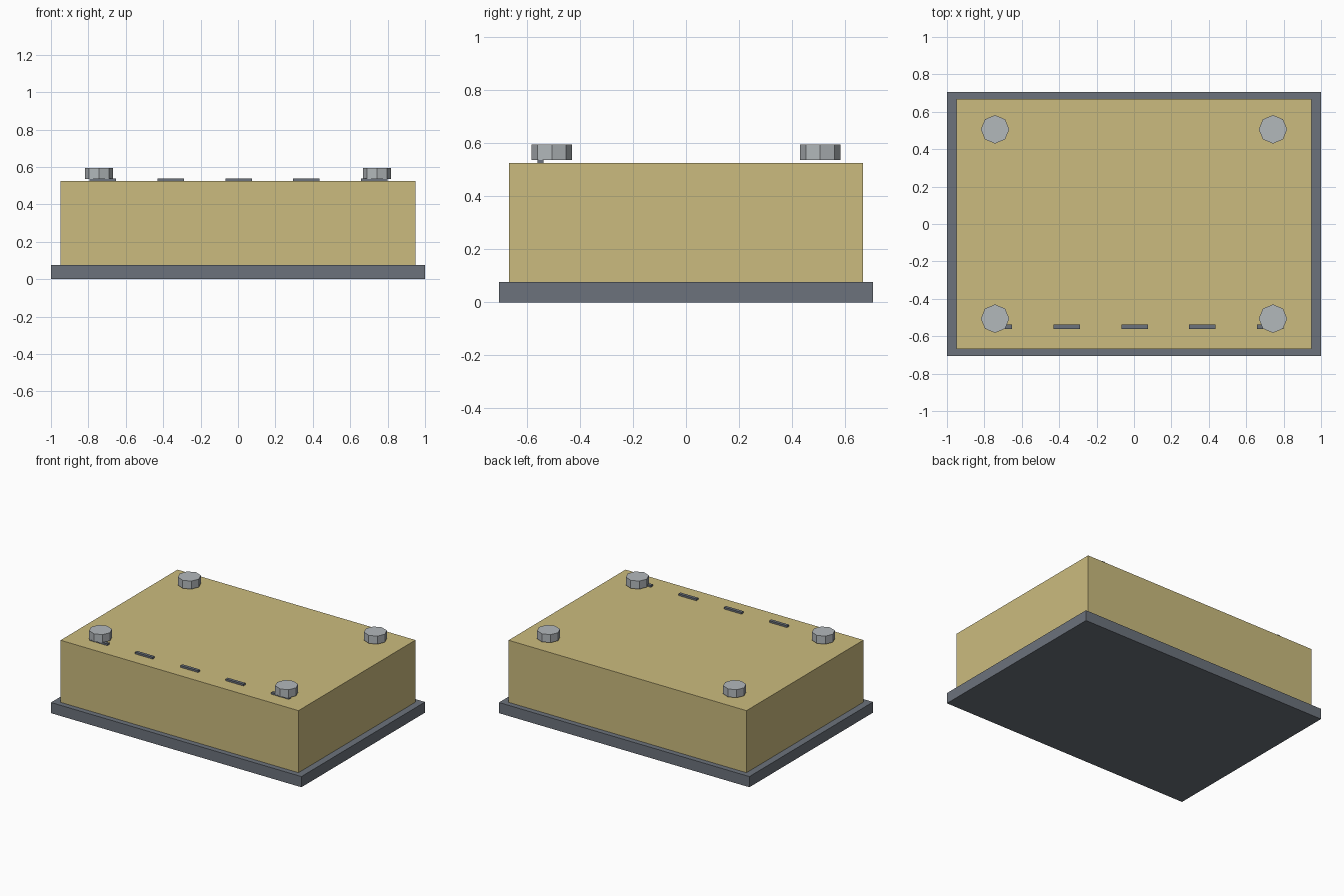
import bpy

if "Cube" in bpy.data.objects:
    bpy.data.objects.remove(bpy.data.objects["Cube"])


def material(name, rgb):
    m = bpy.data.materials.new(name)
    m.diffuse_color = (*rgb, 1)
    m.use_nodes = True
    m.node_tree.nodes["Principled BSDF"].inputs["Base Color"].default_value = m.diffuse_color
    return m


tan = material("tan_paint", (0.60, 0.50, 0.21))
slate = material("slate_metal", (0.15, 0.17, 0.20))
steel = material("light_steel", (0.45, 0.48, 0.50))


def finish(name, mat):
    ob = bpy.context.object
    ob.name = name
    ob.data.materials.append(mat)
    return ob


def box(name, x, y, z0, z1, w, d, mat):
    bpy.ops.mesh.primitive_cube_add(size=1, location=(x, y, (z0 + z1) / 2))
    bpy.context.object.scale = (w, d, z1 - z0)
    bpy.ops.object.transform_apply(location=False, rotation=False, scale=True)
    return finish(name, mat)


# Base plate and the block standing on it
box("base_plate", 0, 0, 0, 0.077, 2.0, 1.41, slate)
box("main_block", 0, 0, 0.077, 0.525, 1.9, 1.334, tan)

# Row of thin strips along the front of the top face
for i in range(-2, 3):
    box(f"top_strip_{i + 3}", i * 0.3625 + 0.003, -0.549, 0.515, 0.538, 0.142, 0.023, slate)

# Eight-sided bolt heads near the corners, slightly above the top face
for side, x in (("left", -0.743), ("right", 0.743)):
    for end, y in (("front", -0.506), ("back", 0.506)):
        bpy.ops.mesh.primitive_cylinder_add(vertices=8, radius=0.076, depth=0.058,
                                            location=(x, y, 0.565))
        finish(f"bolt_head_{end}_{side}", steel)
